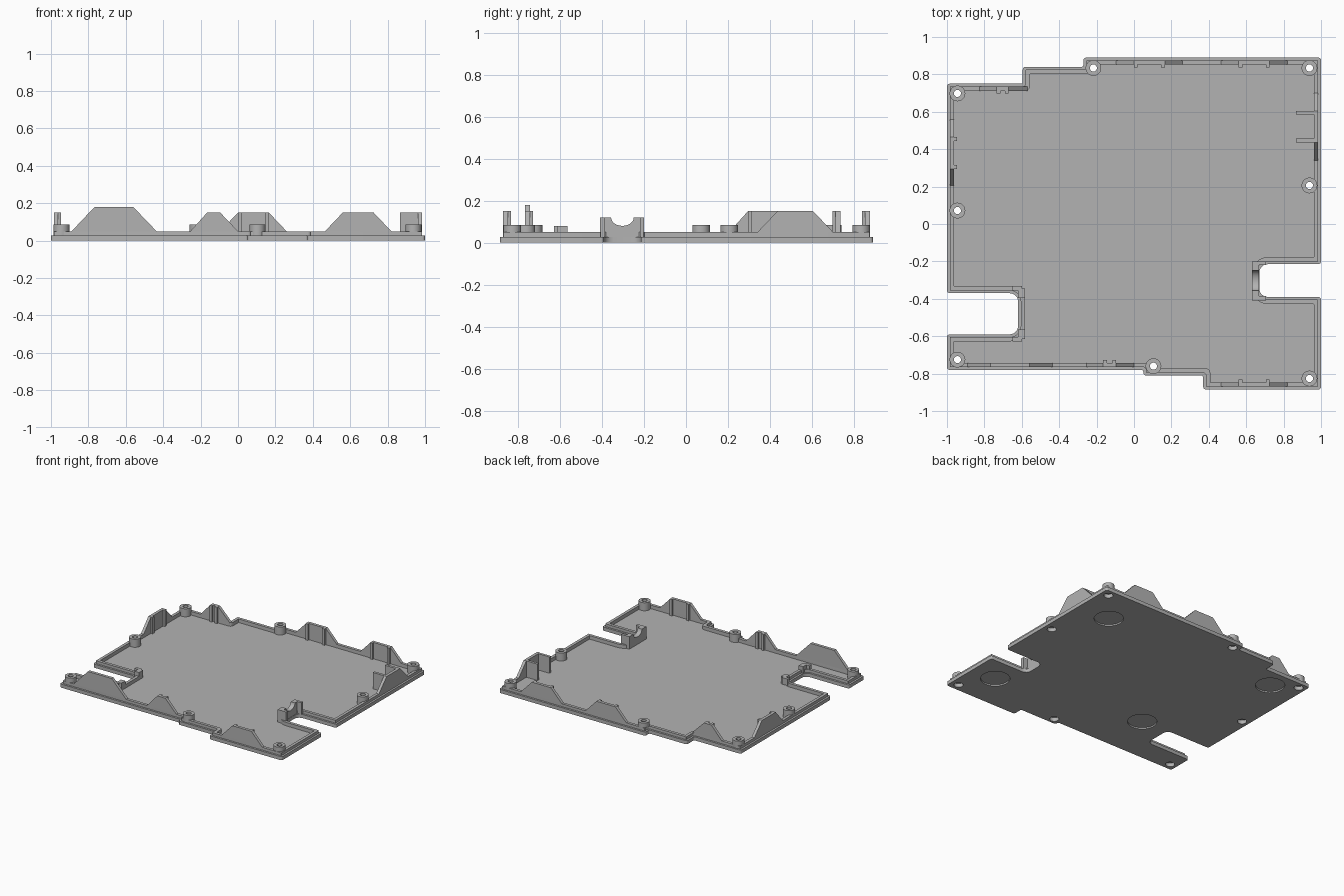
import bpy, bmesh, math
from mathutils import Vector, Matrix

if "Cube" in bpy.data.objects:
    bpy.data.objects.remove(bpy.data.objects["Cube"])

grey = bpy.data.materials.new("plain grey")
grey.use_nodes = True
grey.diffuse_color = (0.45, 0.45, 0.45, 1)
grey.node_tree.nodes["Principled BSDF"].inputs["Base Color"].default_value = grey.diffuse_color

FLOOR, STEP, LIP = 0.022, 0.028, 0.05
LIP_OUT, LIP_IN = 0.015, 0.038


def finish(name, bm):
    bmesh.ops.recalc_face_normals(bm, faces=bm.faces)
    mesh = bpy.data.meshes.new(name)
    bm.to_mesh(mesh)
    bm.free()
    mesh.materials.append(grey)
    obj = bpy.data.objects.new(name, mesh)
    bpy.context.collection.objects.link(obj)
    return obj


def loft(bm, loops, cap=True, closed=False):
    """Bridge equally long loops of points, with optional end caps."""
    rings = [[bm.verts.new(p) for p in loop] for loop in loops]
    n = len(rings[0])
    pairs = list(zip(rings, rings[1:] + rings[:1])) if closed else list(zip(rings, rings[1:]))
    for a, b in pairs:
        for i in range(n):
            j = (i + 1) % n
            bm.faces.new((a[i], a[j], b[j], b[i]))
    if cap:
        bm.faces.new(rings[0][::-1])
        bm.faces.new(rings[-1])


def circle(x, y, r, z, n=32):
    return [(x + r * math.cos(2 * math.pi * i / n), y + r * math.sin(2 * math.pi * i / n), z)
            for i in range(n)]


def prism(name, profile, axis, start, end):
    """Extrude a (u, z) profile; axis is the direction of u, start to end is the thickness."""
    place = (lambda u, v, z: (u, v, z)) if axis == "x" else (lambda u, v, z: (v, u, z))
    bm = bmesh.new()
    loft(bm, [[place(u, v, z) for u, z in profile] for v in (start, end)])
    return finish(name, bm)


def box(name, x0, x1, y0, y1, z0, z1):
    return prism(name, [(x0, z0), (x1, z0), (x1, z1), (x0, z1)], "x", y0, y1)


# Stepped outline with a notch on each side, counter-clockwise
corners = [Vector(p) for p in (
    (-1, -.78), (.05, -.78), (.05, -.81), (.37, -.81), (.37, -.885), (1, -.885),
    (1, -.39), (.67, -.39), (.67, -.215), (1, -.215), (1, .89), (-.27, .89),
    (-.27, .84), (-.595, .84), (-.595, .75), (-1, .75),
    (-1, -.37), (-.62, -.37), (-.62, -.59), (-1, -.59))]


def outline(d, z, seg=6):
    """Outline moved inward by d, with rounded corners."""
    pts = []
    for i, p in enumerate(corners):
        d1 = (p - corners[i - 1]).normalized()
        d2 = (corners[(i + 1) % len(corners)] - p).normalized()
        inner = p + d * Vector((-d1.y - d2.y, d1.x + d2.x))
        if d1.cross(d2) > 0:
            r = max(.015 - d, .004)
        else:
            r = .045 + d if abs(p.y) < .7 else .012 + .35 * d
        centre = inner + r * (d2 - d1)
        for k in range(seg + 1):
            t = math.pi / 2 * k / seg
            q = centre + r * (d1 * math.sin(t) - d2 * math.cos(t))
            pts.append((q.x, q.y, z))
    return pts


# Tray with outer step and raised lip
bm = bmesh.new()
loft(bm, [outline(0, 0), outline(0, STEP), outline(LIP_OUT, STEP),
          outline(LIP_OUT, LIP), outline(LIP_IN, LIP), outline(LIP_IN, FLOOR)])
tray = finish("tray", bm)

# Screw posts, and the holes and foot recesses cut into the tray
posts = [(-.944, .698), (-.217, .834), (.938, .834), (.938, .206),
         (-.944, .072), (-.944, -.725), (.104, -.76), (.938, -.826)]
feet = [(.725, .585), (.795, -.59), (-.766, .595), (-.4, -.386)]
HOLE, BORE, POST, TOP, DEPTH = .019, .033, .042, .085, .03
cut = bmesh.new()
for x, y in posts:
    loft(cut, [circle(x, y, r, z) for r, z in
               ((BORE, -.05), (BORE, DEPTH), (HOLE, DEPTH), (HOLE, .2))])
for x, y in feet:
    loft(cut, [circle(x, y, .105, z, 48) for z in (-.05, .011)])
cutter = finish("hole_cutter", cut)
cutter.hide_render = True
mod = tray.modifiers.new("holes", "BOOLEAN")
mod.operation, mod.solver, mod.object = "DIFFERENCE", "EXACT", cutter
graph = bpy.context.evaluated_depsgraph_get()
cut_mesh = bpy.data.meshes.new_from_object(tray.evaluated_get(graph))
tray.modifiers.clear()
tray.data = cut_mesh
bpy.data.objects.remove(cutter)

smooth = [tray]
for x, y in posts:
    bm = bmesh.new()
    loft(bm, [circle(x, y, r, z) for r, z in
              ((POST, .012), (POST, TOP), (HOLE, TOP), (HOLE, DEPTH), (BORE, DEPTH), (BORE, .012))],
         cap=False, closed=True)
    smooth.append(finish("screw_post", bm))


def wall(name, axis, low, top_low, top_high, high, outer, side, z=.15, ribs=True):
    """Sloped-end wall standing on the lip; side points to the inside of the tray."""
    inner = outer + side * (LIP_IN - LIP_OUT)
    prism(name, [(low, STEP), (low, LIP), (top_low, z), (top_high, z), (high, LIP), (high, STEP)],
          axis, outer, inner)
    if ribs:
        for a in (top_low, top_high - .02):
            prism(name + "_rib", [(a, FLOOR), (a + .02, FLOOR), (a + .02, z), (a, z)],
                  axis, inner - side * .005, inner + side * .015)


# Walls around the edge
wall("front_wall_tall", "x", -.89, -.767, -.56, -.435, -.765, 1, .18, False)
wall("front_wall_middle", "x", -.255, -.165, -.095, 0, -.765, 1)
wall("front_wall_end", "x", .465, .56, .725, .82, -.87, 1)
wall("back_wall_middle", "x", -.095, 0, .165, .26, .875, -1)
wall("back_wall_end", "x", .465, .56, .725, .82, .875, -1)
wall("back_wall_low", "x", -.825, -.735, -.67, -.57, .735, -1)
wall("right_side_wall", "y", .205, .295, .465, .56, -.985, 1)
wall("left_side_wall", "y", .34, .435, .605, .70, .985, -1, ribs=False)

# Long inner ribs of the left side wall
for y in (.437, .585):
    box("long_rib", .865, .975, y, y + .02, FLOOR, .15)

# Cable saddle at the left notch
arc = [(-.3025 + .054 * math.cos(t), .12 - .04 * math.sin(t))
       for t in (math.pi * k / 12 for k in range(13))]
saddle = prism("cable_saddle", [(-.41, FLOOR), (-.20, FLOOR), (-.20, .12)] + arc + [(-.41, .12)],
               "y", .632, .668)
smooth.append(saddle)
for y0, y1 in ((-.41, -.385), (-.22, -.20)):
    box("saddle_arm", .65, .705, y0, y1, STEP, .12)

# Raised lip ends at the right notch
for y0, y1 in ((-.615, -.565), (-.395, -.345)):
    box("notch_end", -.62, -.582, y0, y1, FLOOR, .08)
for y0, y1 in ((-.628, -.605), (-.355, -.332)):
    box("notch_arm", -.65, -.6, y0, y1, STEP, .08)

# Smooth the round parts
bpy.ops.object.select_all(action="DESELECT")
for obj in smooth:
    obj.select_set(True)
bpy.context.view_layer.objects.active = tray
bpy.ops.object.shade_smooth_by_angle(angle=math.radians(30))
